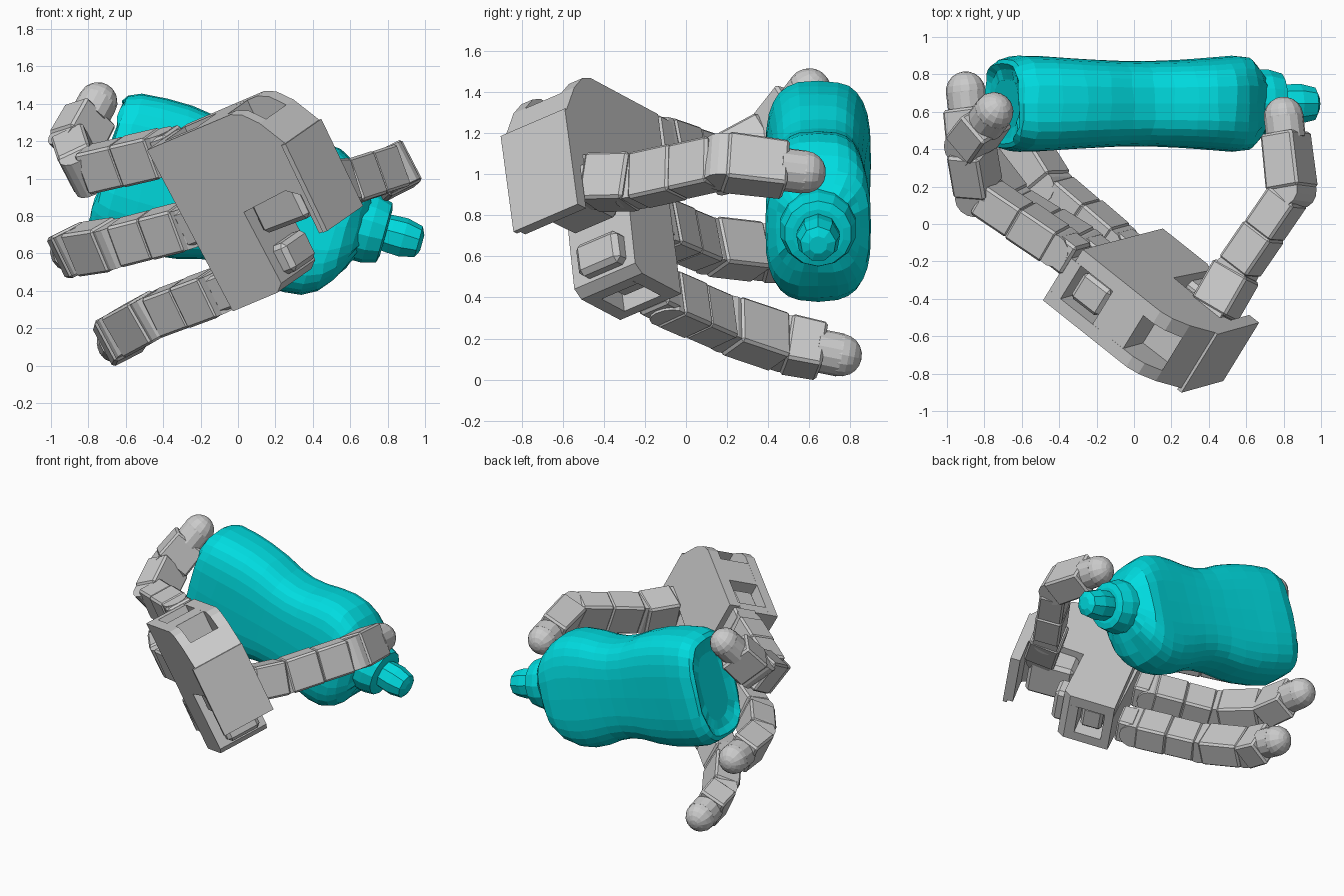
import bpy, bmesh, math, random
from mathutils import Vector, Matrix

if "Cube" in bpy.data.objects:
    bpy.data.objects.remove(bpy.data.objects["Cube"])

random.seed(4)
# palm frame: U towards the fingers, V across the palm, N out of the palm
U = Vector((-.757, .587, -.285)).normalized()
V = Vector((.43, .12, -.895))
V = (V - U * V.dot(U)).normalized()
N = U.cross(V)
if N.y < 0:
    N = -N
PALM = Matrix((U, V, N)).transposed().to_4x4()


def finish(name, bm, bevel=0):
    bmesh.ops.recalc_face_normals(bm, faces=bm.faces)
    me = bpy.data.meshes.new(name)
    bm.to_mesh(me)
    bm.free()
    ob = bpy.data.objects.new(name, me)
    bpy.context.collection.objects.link(ob)
    if bevel:
        m = ob.modifiers.new("bevel", 'BEVEL')
        m.width, m.segments = bevel, 1
    return ob


def frame(d, w):
    """Axes with z along d and x along w."""
    z = d.normalized()
    x = (w - z * w.dot(z)).normalized()
    return Matrix((x, z.cross(x), z)).transposed().to_4x4()


def link(name, a, b, width, thick, taper=1.0, bevel=.014):
    """Chamfered box running from a to b."""
    d = b - a
    bm = bmesh.new()
    bmesh.ops.create_cube(bm, size=1)
    for v in bm.verts:
        s = taper if v.co.z > 0 else 1
        v.co = Vector((v.co.x * width * s, v.co.y * thick * s, v.co.z * d.length))
    bm.transform(Matrix.Translation((a + b) / 2) @ frame(d, V))
    return finish(name, bm, bevel)


def cyl(name, a, b, r, sides=14):
    bm = bmesh.new()
    bmesh.ops.create_cone(bm, cap_ends=True, segments=sides, radius1=r, radius2=r, depth=(b - a).length)
    bm.transform(Matrix.Translation((a + b) / 2) @ frame(b - a, U + N * .3))
    return finish(name, bm)


def hinge(name, p, d, length=.225, r=.09):
    w = frame(d, V).col[0].to_3d() * length / 2
    return cyl(name, p - w, p + w, r)


def palm_slab(name, outline, n0, n1, bevel=0):
    """Outline in palm coordinates, extruded from n0 to n1."""
    bm = bmesh.new()
    lo, hi = ([bm.verts.new((u, v, n)) for u, v in outline] for n in (n0, n1))
    bm.faces.new(lo)
    bm.faces.new(hi)
    for i in range(len(lo)):
        j = (i + 1) % len(lo)
        bm.faces.new((lo[i], lo[j], hi[j], hi[i]))
    bm.transform(PALM)
    return finish(name, bm, bevel)


def palm_box(name, u, v, n, bevel=0):
    return palm_slab(name, [(u[0], v[0]), (u[1], v[0]), (u[1], v[1]), (u[0], v[1])], n[0], n[1], bevel)


# palm: back and front plates around a core that has motor pockets in its edges
notch = [(-.99, -.54), (-.99, -.77), (-.91, -.82), (-.60, -.79), (-.62, -.36), (-.57, -.32)]
tip = [(-.25, -.31)]
corner = [(-.80, -1.31), (-.87, -1.285), (-.95, -1.21), (-1.045, -1.06), (-1.045, -.54)]
pockets = [(-.28, -1.292), (-.28, -1.10), (-.51, -1.10), (-.51, -1.30),
           (-.73, -1.307), (-.73, -1.06), (-.95, -1.06), (-.95, -1.21)]
side_pocket = [(-.50, -.317), (-.50, -.48), (-.31, -.48), (-.31, -.312)]
palm_slab("palm_back_plate", [(-.20, -1.29)] + corner + notch + tip, -.17, -.10)
palm_slab("palm_core", [(-.20, -1.29)] + pockets + corner[3:] + notch + side_pocket + tip, -.10, .12)
palm_slab("palm_front_plate", [(-.24, -1.29)] + corner + notch + tip, .12, .20)
palm_box("pocket_motor", (-.49, -.30), (-1.25, -1.09), (-.08, .09), .02)
palm_box("side_pocket_motor", (-.48, -.33), (-.50, -.37), (-.08, .09), .02)
palm_box("thumb_motor", (-.94, -.62), (-.84, -.63), (-.13, .15), .025)
palm_box("side_motor", (-.69, -.55), (-.55, -.38), (-.10, .15), .025)
palm_box("wrist_end_plate", (-1.06, -1.03), (-1.06, -.54), (-.19, .20))

# fingers: knuckle, middle joint, end joint, fingertip centre
fingers = {
    "upper_finger": [(-.40, -.12, 1.14), (-.83, .17, 1.04), (-.875, .43, 1.18), (-.75, .60, 1.41)],
    "middle_finger": [(-.27, -.13, .75), (-.66, .11, .65), (-.86, .37, .62), (-.90, .71, .61)],
    "lower_finger": [(-.10, -.10, .40), (-.45, .20, .27), (-.625, .48, .175), (-.65, .75, .12)],
    "thumb": [(.43, -.46, .96), (.55, -.25, .965), (.845, .18, 1.06), (.80, .575, 1.01)],
}
R = .106
for name, pts in fingers.items():
    p = [Vector(q) for q in pts]
    if name == "thumb":
        link("thumb_base", p[0], p[1], .24, .22)
    else:
        link(name + "_base", p[0] - U * .12, p[0], .20, .18)
    # proximal and middle links with hinge pins
    for i in range(2):
        a, b = p[i], p[i + 1]
        d = b - a
        hinge(f"{name}_hinge_{i}", a, d)
        if name == "thumb" and i == 0:
            continue
        if d.length > .4:
            link(f"{name}_proximal_rear", a + d * .04, a + d * .50, .24, .19)
            link(f"{name}_proximal_front", a + d * .48, a + d * .93, .235, .18)
        else:
            link(f"{name}_middle_link", a + d * .07, a + d * .92, .25, .19)
    # distal link, fingertip sleeve and rounded rubber tip
    d = p[3] - p[2]
    hinge(name + "_end_hinge", p[2], d)
    link(name + "_distal", p[2] + d * .02, p[3] - d.normalized() * .09, .25, .20, .96)
    cyl(name + "_tip_sleeve", p[3] - d.normalized() * .12, p[3], R)
    bm = bmesh.new()
    bmesh.ops.create_uvsphere(bm, u_segments=14, v_segments=10, radius=R)
    bm.transform(Matrix.Translation(p[3]) @ frame(d, V))
    finish(name + "_tip", bm)

# bottle: rings lofted along a tilted axis
teal = bpy.data.materials.new("teal")
teal.diffuse_color = (0, .72, .75, 1)
teal.use_nodes = True
teal.node_tree.nodes["Principled BSDF"].inputs["Base Color"].default_value = teal.diffuse_color
D = Vector((.9636, 0, -.2672))
W = Vector((.2672, 0, .9636))
BASE = Vector((-.697, .643, 1.121))


def loft(name, rings, sides, power, jitter=0):
    """rings: (distance, half width, half thickness, sideways offset)"""
    bm = bmesh.new()
    loops = []
    for t, w, h, off in rings:
        loop = []
        for k in range(sides):
            a = math.tau * k / sides
            c, s = math.cos(a), math.sin(a)
            x = math.copysign(abs(c) ** (2 / power), c) * w + off
            y = math.copysign(abs(s) ** (2 / power), s) * h
            tt = t + random.uniform(-jitter, jitter)
            loop.append(bm.verts.new(BASE + D * tt + W * x + Vector((0, y, 0))))
        loops.append(loop)
    for l0, l1 in zip(loops, loops[1:]):
        for k in range(sides):
            j = (k + 1) % sides
            bm.faces.new((l0[k], l0[j], l1[j], l1[k]))
    bm.faces.new(loops[0])
    bm.faces.new(loops[-1])
    ob = finish(name, bm)
    ob.data.materials.append(teal)


o = -.035
loft("bottle_body", [
    (.03, .24, .13, o), (.02, .30, .185, o), (0, .345, .215, o), (.02, .375, .237, o), (.09, .405, .257, o),
    (.22, .416, .254, o), (.36, .415, .244, o), (.50, .396, .236, o), (.63, .362, .230, o), (.75, .35, .228, o),
    (.86, .365, .230, o), (.98, .398, .235, o), (1.09, .415, .242, o), (1.19, .404, .250, o),
    (1.27, .36, .257, o), (1.335, .295, .25, o * .8), (1.385, .225, .205, o * .4), (1.42, .16, .16, 0)],
    28, 3.1, .008)
loft("bottle_cap", [(1.385, .17, .17, 0), (1.40, .187, .187, 0), (1.46, .187, .187, 0),
                    (1.535, .165, .165, 0), (1.545, .125, .125, 0)], 14, 2)
loft("bottle_nozzle", [(1.52, .10, .10, 0), (1.57, .105, .105, 0), (1.64, .108, .108, 0),
                       (1.725, .088, .088, 0), (1.745, .045, .045, 0)], 9, 2)
